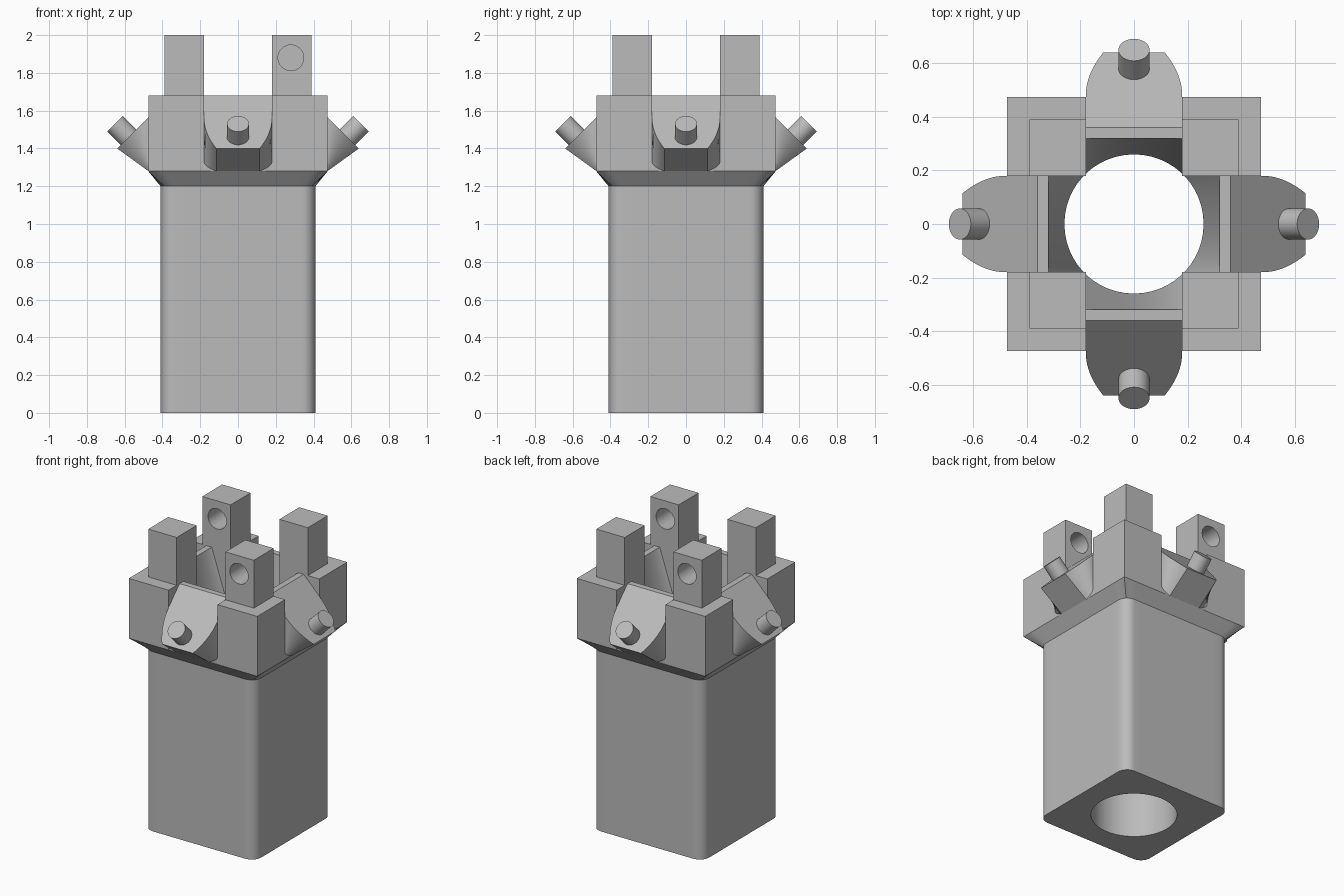
import bpy, bmesh, math
from mathutils import Matrix, Vector

cube = bpy.data.objects.get("Cube")
if cube:
    bpy.data.objects.remove(cube, do_unlink=True)

GREY = (0.5, 0.5, 0.5, 1)
mat = bpy.data.materials.new("plain grey")
mat.use_nodes = True
mat.diffuse_color = GREY
mat.node_tree.nodes["Principled BSDF"].inputs["Base Color"].default_value = GREY

BORE = 0.26     # bore radius
GAP = 0.18      # half width of the gap between corner blocks
RIM = 0.475     # half width of the collar
COLLAR, TOP = 1.28, 1.68


def finish(name, bm, matrix=Matrix(), smooth=True):
    bmesh.ops.transform(bm, matrix=matrix, verts=bm.verts)
    bmesh.ops.recalc_face_normals(bm, faces=bm.faces)
    mesh = bpy.data.meshes.new(name)
    bm.to_mesh(mesh)
    bm.free()
    mesh.materials.append(mat)
    obj = bpy.data.objects.new(name, mesh)
    bpy.context.collection.objects.link(obj)
    if smooth:
        bpy.ops.object.select_all(action="DESELECT")
        obj.select_set(True)
        bpy.context.view_layer.objects.active = obj
        bpy.ops.object.shade_smooth_by_angle(angle=math.radians(25))
    return obj


def loft(rings, closed):
    """Skin equal rings of points; cap the ends, or join last to first."""
    bm = bmesh.new()
    rows = [[bm.verts.new(p) for p in ring] for ring in rings]
    n = len(rows[0])
    pairs = list(zip(rows, rows[1:])) + ([(rows[-1], rows[0])] if closed else [])
    for a, b in pairs:
        for i in range(n):
            j = (i + 1) % n
            bm.faces.new((a[i], a[j], b[j], b[i]))
    if not closed:
        bm.faces.new(rows[0])
        bm.faces.new(rows[-1])
    return bm


def box(name, lo, hi):
    bm = bmesh.new()
    bmesh.ops.create_cube(bm, size=1)
    lo, hi = Vector(lo), Vector(hi)
    size = Matrix.Diagonal((*(hi - lo), 1))
    return finish(name, bm, Matrix.Translation((lo + hi) / 2) @ size, False)


def cylinder(radius, depth):
    bm = bmesh.new()
    bmesh.ops.create_cone(bm, cap_ends=True, segments=40, radius1=radius,
                          radius2=radius, depth=depth)
    return bm


# Rounded square tube that flares out to a sharp square collar
HALF, ROUND = 0.41, 0.07
outline = []
for k in range(4):
    turn = Matrix.Rotation(k * math.pi / 2, 3, "Z")
    flat = HALF - ROUND
    side = [Vector((HALF, flat * (i / 6 - 1), 0)) for i in range(1, 12)]
    arc = [Vector((flat + ROUND * math.cos(a), flat + ROUND * math.sin(a), 0))
           for a in (i * math.pi / 16 for i in range(9))]
    outline += [turn @ p for p in side + arc]


def at(points, z):
    return [(p.x, p.y, z) for p in points]


bore = [p.normalized() * BORE for p in outline]
square = [p * (RIM / max(abs(p.x), abs(p.y))) for p in outline]
finish("body_tube", loft([at(bore, 0), at(outline, 0), at(outline, 1.2),
                          at(square, COLLAR), at(bore, COLLAR)], True))

# Corner blocks, each carrying a post; two opposite posts are drilled
for sx in (-1, 1):
    for sy in (-1, 1):
        label = ("back" if sy > 0 else "front") + ("_left" if sx > 0 else "_right")

        def corner_box(name, outer, z0, z1):
            xs = sorted((sx * GAP, sx * outer))
            ys = sorted((sy * GAP, sy * outer))
            return box(f"{label}_{name}", (xs[0], ys[0], z0), (xs[1], ys[1], z1))

        corner_box("corner_block", RIM, COLLAR, TOP)
        post = corner_box("post", 0.39, TOP, 2)
        if sx != sy:
            place = Matrix.Translation((sx * 0.28, sy * 0.285, 1.88))
            cutter = finish("hole_cutter", cylinder(0.068, 0.5),
                            place @ Matrix.Rotation(math.pi / 2, 4, "X"))
            cutter.hide_render = True
            mod = post.modifiers.new("hole", "BOOLEAN")
            mod.object, mod.operation, mod.solver = cutter, "DIFFERENCE", "EXACT"
            bpy.ops.object.select_all(action="DESELECT")
            post.select_set(True)
            bpy.context.view_layer.objects.active = post
            bpy.ops.object.modifier_apply(modifier=mod.name)
            bpy.data.objects.remove(cutter, do_unlink=True)
            bpy.ops.object.shade_smooth_by_angle(angle=math.radians(25))


# Sloped spout between the blocks: one profile for each step across its width
def spout_section(x, t):
    """t is 0 at the side and 1 where the rounded corner meets the lip."""
    tip = 0.48 + 0.16 * t
    return [(x, math.sqrt(BORE ** 2 - x * x), COLLAR), (x, 0.32, TOP),
            (x, 0.36, TOP), (x, tip, 2.04 - tip),
            (x, RIM - 0.001, COLLAR + 0.05 * (1 - t)), (x, RIM - 0.002, COLLAR)]


steps = [(GAP - 0.065 * (i / 10) ** 2, i / 10) for i in range(11)]
steps += [(0.115 * (1 - i / 5), 1) for i in range(1, 5)]
steps = steps + [(0, 1)] + [(-x, t) for x, t in reversed(steps)]

for k, label in enumerate(("back", "right", "front", "left")):
    turn = Matrix.Rotation(k * math.pi / 2, 4, "Z")
    finish(f"{label}_spout", loft([spout_section(x, t) for x, t in steps], False), turn)
    # Peg standing square to the slope
    tilt = Matrix.Rotation(-math.pi / 4, 4, "X")
    finish(f"{label}_peg", cylinder(0.058, 0.14),
           turn @ Matrix.Translation((0, 0.615, 1.495)) @ tilt
           @ Matrix.Translation((0, 0, -0.02)))
